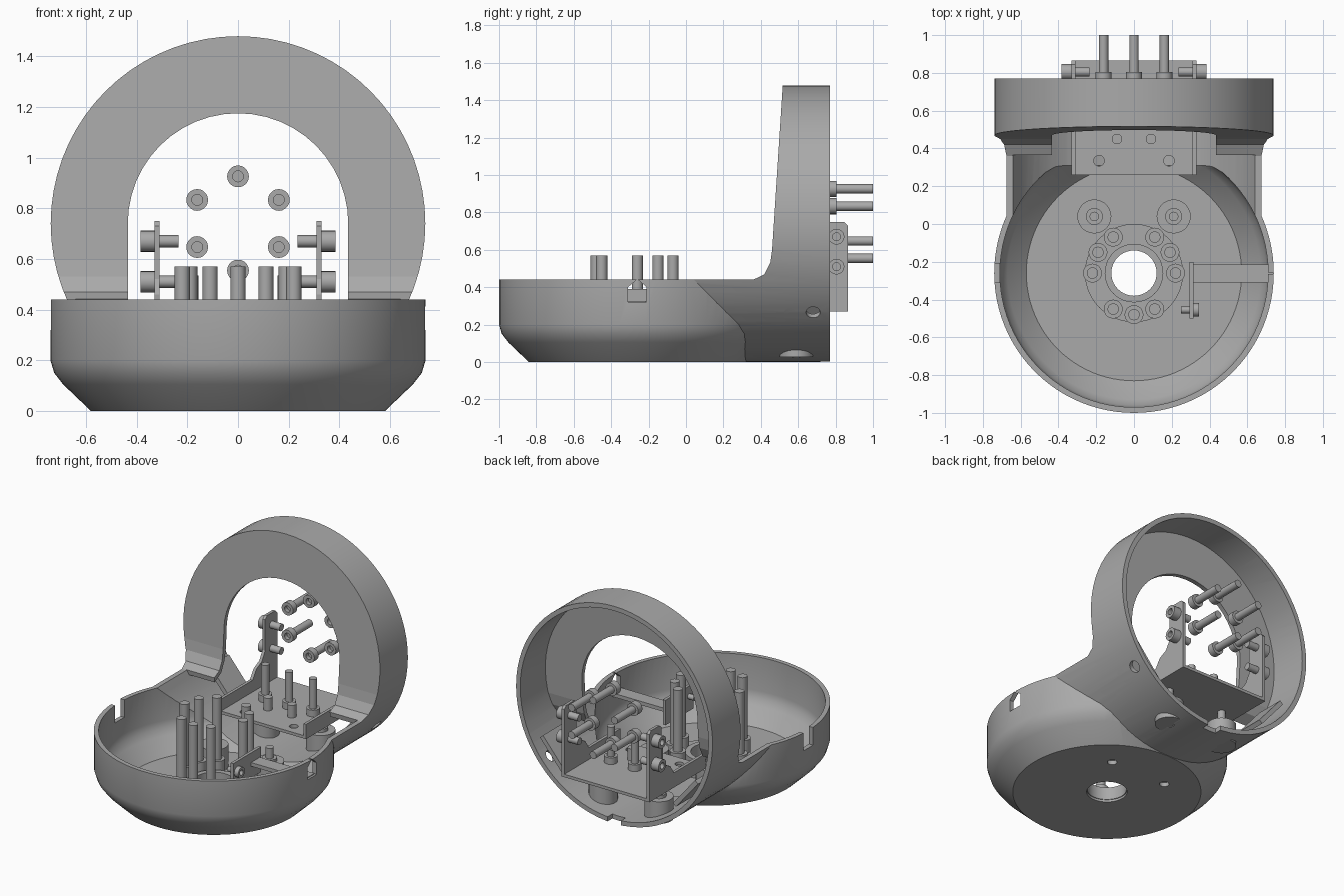
import bpy, bmesh
from math import radians, cos, sin, pi
from mathutils import Vector, Matrix

old = bpy.data.objects.get("Cube")
if old:
    bpy.data.objects.remove(old)

grey = bpy.data.materials.new("matte_grey")
grey.use_nodes = True
tone = (0.4, 0.4, 0.4, 1)
grey.diffuse_color = tone
grey.node_tree.nodes["Principled BSDF"].inputs["Base Color"].default_value = tone

X, Y, Z = Vector((1, 0, 0)), Vector((0, 1, 0)), Vector((0, 0, 1))


def finish(name, bm, smooth=True):
    bmesh.ops.recalc_face_normals(bm, faces=bm.faces)
    mesh = bpy.data.meshes.new(name)
    bm.to_mesh(mesh)
    bm.free()
    mesh.materials.append(grey)
    ob = bpy.data.objects.new(name, mesh)
    bpy.context.collection.objects.link(ob)
    if smooth:
        shade(ob)
    return ob


def activate(ob):
    bpy.ops.object.select_all(action='DESELECT')
    ob.select_set(True)
    bpy.context.view_layer.objects.active = ob


def shade(ob):
    activate(ob)
    bpy.ops.object.shade_smooth_by_angle(angle=radians(30))


def lathe(name, profile, origin, axis=Z, steps=20):
    """Spin (radius, height) points around an axis."""
    bm = bmesh.new()
    vs = [bm.verts.new((r, 0, h)) for r, h in profile]
    es = [bm.edges.new(p) for p in zip(vs, vs[1:])]
    bmesh.ops.spin(bm, geom=vs + es, cent=(0, 0, 0), axis=Z, angle=2 * pi, steps=steps)
    bmesh.ops.remove_doubles(bm, verts=bm.verts, dist=0.0002)
    turn = Z.rotation_difference(Vector(axis)).to_matrix().to_4x4()
    bmesh.ops.transform(bm, matrix=Matrix.Translation(origin) @ turn, verts=bm.verts)
    return finish(name, bm)


def rod(name, origin, length, r, axis=Z, steps=20):
    return lathe(name, [(0, 0), (r, 0), (r, length), (0, length)], origin, axis, steps)


def tube(name, origin, length, r_in, r_out, steps=32):
    return lathe(name, [(r_in, 0), (r_out, 0), (r_out, length), (r_in, length), (r_in, 0)],
                 origin, Z, steps)


def screw(name, origin, axis, length, head_len, head_r, shaft_r):
    """Socket screw; the origin is the outer face of its head."""
    s = head_r * 0.5
    lathe(name, [(0, head_len * .6), (s, head_len * .6), (s, 0), (head_r, 0),
                 (head_r, head_len), (shaft_r, head_len), (shaft_r, length), (0, length)],
          origin, axis)


def prism_x(name, pts, lo, hi):
    """Extrude a (y, z) outline along x."""
    bm = bmesh.new()
    face = bm.faces.new([bm.verts.new((lo, y, z)) for y, z in pts])
    out = bmesh.ops.extrude_face_region(bm, geom=[face])
    bmesh.ops.translate(bm, vec=(hi - lo, 0, 0),
                        verts=[v for v in out["geom"] if isinstance(v, bmesh.types.BMVert)])
    return finish(name, bm, False)


def box(name, lo, hi):
    return prism_x(name, [(lo[1], lo[2]), (hi[1], lo[2]), (hi[1], hi[2]), (lo[1], hi[2])],
                   lo[0], hi[0])


def combine(ob, other, mode):
    mod = ob.modifiers.new("cut", 'BOOLEAN')
    mod.operation, mod.solver, mod.object = mode, 'EXACT', other
    activate(ob)
    bpy.ops.object.modifier_apply(modifier=mod.name)
    bpy.data.objects.remove(other)
    return ob


# --- Shell: round bowl merged with an upright hollow ring ---
BC = Vector((0, -0.26, 0))
RC = Vector((0, 0, 0.74))
shell = lathe("shell", [(0, 0), (.58, 0), (.69, .105), (.725, .15), (.74, .2),
                        (.74, .44), (0, .44)], BC, Z, 96)
ring = rod("ring", RC, .77, .739, Y, 72)
side = prism_x("side", [(-.1, -.1), (-.1, .4402), (.36, .4402), (.42, .47), (.45, .53), (.46, .6),
                        (.525, 1.6), (.9, 1.6), (.9, -.1)], -1, 1)
combine(shell, combine(ring, side, 'INTERSECT'), 'UNION')
bowl_in = lathe("bowl_in", [(0, .03), (.57, .03), (.67, .125), (.70, .165), (.71, .21),
                            (.71, .6), (0, .6)], BC, Z, 96)
ring_in = rod("ring_in", RC + Y * .01, .9, .708, Y, 72)
side_in = prism_x("side_in", [(-.1, -.1), (-.1, .6), (.34, .6), (.37, .41), (.44, .45), (.475, .52),
                              (.49, .6), (.555, 1.6), (1, 1.6), (1, -.1)], -1, 1)
combine(shell, bowl_in, 'DIFFERENCE')
combine(shell, combine(ring_in, side_in, 'INTERSECT'), 'DIFFERENCE')

# Arched opening, hub hole, notches and fixing holes
cutters = [rod("arch", (0, .3, .74), .35, .435, Y, 48),
           box("arch_legs", (-.434, .3, .40), (.434, .65, .74)),
           rod("hub_hole", BC - Z * .1, .3, .125, Z, 40),
           box("right_notch", (-.8, -.31, .32), (-.6, -.21, .5)),
           prism_x("left_window", [(-.31, .32), (-.21, .32), (-.21, .40), (-.26, .443),
                                   (-.31, .40)], .6, .8),
           box("rim_notch", (-.05, .72, -.1), (.05, .8, .1))]
for s in (-1, 1):
    for y in (.04, .59):
        cutters.append(rod("floor_hole", (s * .21, y, -.1), .2, .03))
for y in (.56, .68):
    out = Vector((cos(radians(-40)), 0, sin(radians(-40))))
    cutters.append(rod("side_hole", RC + Y * y + out * .6, .3, .038, out))
for c in cutters:
    combine(shell, c, 'DIFFERENCE')
shade(shell)

# Sloped pads on the inner wall of the ring
for s, name in ((1, "left"), (-1, "right")):
    pad = box(name + "_wall_pad", (-.015, -.1, -.13), (.015, .1, .13))
    pad.matrix_world = (Matrix.Translation(RC + Vector((s * .5, .62, -.42)))
                        @ Matrix.Rotation(s * radians(40), 4, 'Y'))

# --- Hub with a ring of upright bolts ---
tube("hub_collar", BC + Z * .015, .085, .12, .155, 40)
tube("hub_flange", BC + Z * .025, .035, .15, .26, 40)
for a in (0, 30, 60, 120, 150, 180, 240, 270, 300):
    p = BC + Vector((cos(radians(a)), sin(radians(a)), 0)) * .22
    screw("hub_bolt", p + Z * .06, Z, .51, .09, .05, .03)

# --- Damper feet under the bracket ---
for s in (-1, 1):
    for y in (.04, .59):
        rod("damper_foot", (s * .21, y, .028), .15, .09, Z, 28)
        rod("damper_collar", (s * .21, y, .17), .03, .045)
        rod("damper_stud", (s * .21, y, .19), .08, .025)

# --- U-shaped bracket with stepped cheeks ---
plate = box("bracket_base", (-.325, .26, .27), (.325, .865, .29))
for s in (-1, 1):
    combine(plate, rod("plate_hole", (s * .185, .335, .2), .2, .028), 'DIFFERENCE')
cheek = [(.26, .27), (.865, .27), (.865, .73), (.845, .75), (.755, .75), (.735, .73),
         (.735, .52), (.70, .46), (.64, .43), (.60, .37), (.26, .37)]
for s, name in ((1, "left"), (-1, "right")):
    prism_x(name + "_bracket_cheek", cheek, s * .31, s * .33)
    for z in (.51, .67):
        screw(name + "_cheek_screw", (s * .385, .805, z), X * -s, .15, .055, .042, .024)

# Upright screws and short posts on the bracket base
for x in (-.18, 0, .18):
    screw("base_screw", (x, .55, .285), Z, .25, .05, .042, .025)
for x in (-.09, .09):
    rod("base_post", (x, .45, .285), .09, .028)

# --- Circle of rear screws ---
for i in range(6):
    a = radians(30 + 60 * i)
    screw("rear_screw", (.186 * cos(a), .76, .74 + .186 * sin(a)), Y, .24, .045, .043, .025)

# --- Side arm inside the bowl ---
box("side_arm", (.315, -.31, .30), (.725, -.215, .325))
box("arm_bracket", (.295, -.5, .22), (.315, -.2, .39))
screw("arm_screw", (.345, -.455, .32), -X, .095, .04, .036, .018)
